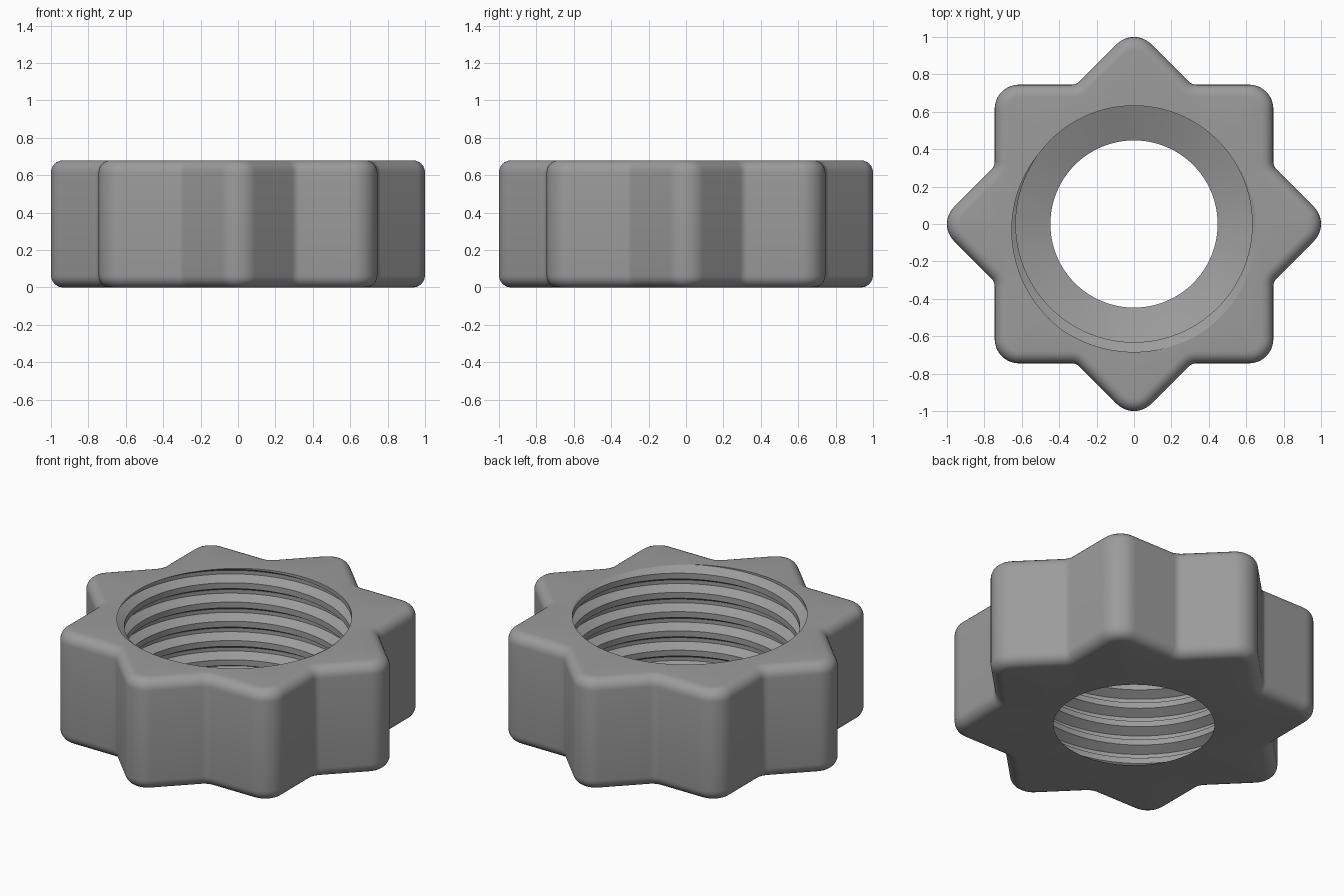
import bpy, bmesh, math
from math import pi, cos, sin, radians

if "Cube" in bpy.data.objects:
    bpy.data.objects.remove(bpy.data.objects["Cube"])

H = 0.68                 # nut height
FLAT = 0.745             # half width of each of the two crossed squares
TIP_R, NOTCH_R, EDGE_R = 0.13, 0.06, 0.065
MOUTH_R, BORE_R = 0.447, 0.632
SEAT_H = 0.075           # height of the conical seat below the thread
PITCH, DEPTH = 0.118, 0.052
SEGS = 128
# thread profile over one pitch: (fraction, depth factor)
PROFILE = [(0.0, 0), (0.30, 0), (0.555, 1), (0.745, 1), (1.0, 0)]
# the groove is deepest at the front of the top face
START = 0.65 - H / PITCH

grey = bpy.data.materials.new("grey")
grey.diffuse_color = (0.33, 0.33, 0.33, 1)
grey.use_nodes = True
grey.node_tree.nodes["Principled BSDF"].inputs["Base Color"].default_value = grey.diffuse_color


def outline(inset):
    """Eight-pointed outline with rounded tips and notches, moved inward by inset."""
    pts = []
    for k in range(8):
        a = radians(45 * k)
        d = (FLAT - TIP_R) * math.sqrt(2)
        for i in range(13):
            n = a + radians(-45 + 90 * i / 12)
            r = TIP_R - inset
            pts.append((d * cos(a) + r * cos(n), d * sin(a) + r * sin(n)))
        m = a + radians(22.5)
        d = (FLAT + NOTCH_R) / cos(radians(22.5))
        for i in range(7):
            n = a + radians(45 - 45 * i / 6)
            r = NOTCH_R + inset
            pts.append((d * cos(m) - r * cos(n), d * sin(m) - r * sin(n)))
    return pts


def thread_radius(theta, z):
    """Straight bore radius with a right-handed helical groove."""
    f = (z / PITCH - (theta + pi / 2) / (2 * pi) + START) % 1.0
    wave = 0
    for (f0, w0), (f1, w1) in zip(PROFILE, PROFILE[1:]):
        if f0 <= f <= f1:
            wave = w0 + (w1 - w0) * (f - f0) / (f1 - f0)
    return BORE_R + DEPTH * wave


bm = bmesh.new()

# outer wall with rolled top and bottom edges
rings = []
steps = [radians(90 * i / 6) for i in range(7)]
levels = [(EDGE_R * (1 - sin(t)), EDGE_R * (1 - cos(t))) for t in steps]
levels += [(i, H - z) for i, z in reversed(levels)]
for inset, z in levels:
    rings.append([bm.verts.new((x, y, z)) for x, y in outline(inset)])
n = len(rings[0])
for lo, hi in zip(rings, rings[1:]):
    for i in range(n):
        j = (i + 1) % n
        bm.faces.new((lo[i], lo[j], hi[j], hi[i]))

# conical seat starts at the mouth in the bottom face
angles = [2 * pi * i / SEGS for i in range(SEGS + 1)]
rows = [[bm.verts.new((MOUTH_R * cos(t), MOUTH_R * sin(t), 0)) for t in angles]]

# threaded bore: rows follow the helix, clipped at the seat and the top face
for k in range(-2, int(H / PITCH) + 3):
    for f, w in PROFILE[:-1]:
        row = []
        for t in angles:
            z = PITCH * (k + f - START + math.floor(START) + (t + pi / 2) / (2 * pi))
            z = min(max(z, SEAT_H), H)
            r = thread_radius(t, z)
            row.append(bm.verts.new((r * cos(t), r * sin(t), z)))
        rows.append(row)
for lo, hi in zip(rows, rows[1:]):
    for i in range(SEGS):
        quad = (lo[i], hi[i], hi[i + 1], lo[i + 1])
        if max(v.co.z for v in quad) - min(v.co.z for v in quad) > 1e-6:
            bm.faces.new(quad)
bmesh.ops.remove_doubles(bm, verts=bm.verts, dist=1e-4)
bmesh.ops.delete(bm, geom=[v for v in bm.verts if not v.link_faces], context='VERTS')

# flat top and bottom faces around the bore
for z, up in ((0, -1), (H, 1)):
    rim = [e for e in bm.edges if e.is_boundary
           and all(abs(v.co.z - z) < 1e-4 for v in e.verts)]
    bmesh.ops.triangle_fill(bm, edges=rim, use_beauty=True, normal=(0, 0, up))
bmesh.ops.recalc_face_normals(bm, faces=bm.faces)

mesh = bpy.data.meshes.new("star_nut")
bm.to_mesh(mesh)
bm.free()
mesh.materials.append(grey)
nut = bpy.data.objects.new("star_nut", mesh)
bpy.context.collection.objects.link(nut)
bpy.context.view_layer.objects.active = nut
nut.select_set(True)
bpy.ops.object.shade_smooth_by_angle(angle=radians(25))
